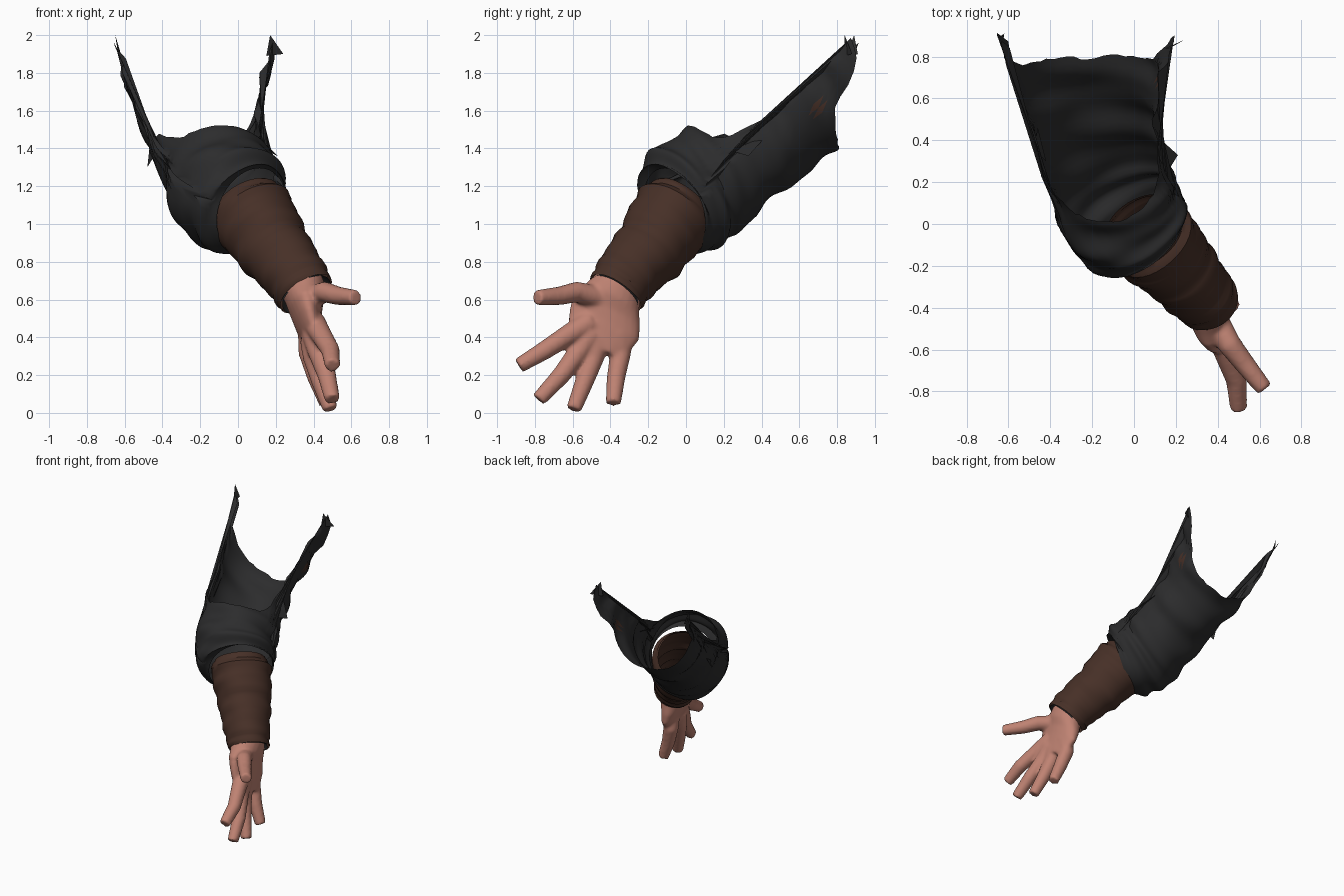
import bpy, bmesh, math, random
from mathutils import Vector

random.seed(4)
if "Cube" in bpy.data.objects:
    bpy.data.objects.remove(bpy.data.objects["Cube"])


def material(name, rgb):
    m = bpy.data.materials.new(name)
    m.use_nodes = True
    m.diffuse_color = (*rgb, 1)
    bsdf = m.node_tree.nodes["Principled BSDF"]
    bsdf.inputs["Base Color"].default_value = (*rgb, 1)
    bsdf.inputs["Roughness"].default_value = 0.9
    return m


CLOTH = material("charcoal_cloth", (0.025, 0.025, 0.026))
LEATHER = material("brown_leather", (0.062, 0.029, 0.020))
SKIN = material("skin", (0.52, 0.225, 0.17))


def finish(name, bm, mats, angle=40):
    mesh = bpy.data.meshes.new(name)
    bm.to_mesh(mesh)
    bm.free()
    for m in mats:
        mesh.materials.append(m)
    ob = bpy.data.objects.new(name, mesh)
    bpy.context.collection.objects.link(ob)
    bpy.ops.object.select_all(action="DESELECT")
    ob.select_set(True)
    bpy.context.view_layer.objects.active = ob
    bpy.ops.object.shade_smooth_by_angle(angle=math.radians(angle))
    return ob


def ease(pairs, x):
    """Linear lookup in a list of (key, value) pairs."""
    for (a, va), (b, vb) in zip(pairs, pairs[1:]):
        if x <= b:
            return va + (vb - va) * (x - a) / (b - a)
    return pairs[-1][1]


def ring_point(stations, u, theta, fold):
    """Point on a tube: station = (centre, side vector, side radius, up radius)."""
    last = len(stations) - 1
    u = min(max(u, 0), last)
    i = min(int(u), last - 1)
    f = u - i
    a, b = stations[i], stations[i + 1]
    lo, hi = stations[max(i - 1, 0)], stations[min(i + 2, last)]
    centre = Vector(a[0]).lerp(Vector(b[0]), f)
    side = Vector(a[1]).lerp(Vector(b[1]), f).normalized()
    t0 = (Vector(b[0]) - Vector(lo[0])).normalized()
    t1 = (Vector(hi[0]) - Vector(a[0])).normalized()
    up = side.cross(t0.lerp(t1, f)).normalized()
    rx = a[2] + (b[2] - a[2]) * f
    ry = a[3] + (b[3] - a[3]) * f
    k = 1 + fold(u, theta)
    return centre + side * rx * k * math.sin(theta) + up * ry * k * math.cos(theta)


def tube(bm, stations, cols, rows, end=None, fold=lambda u, t: 0, caps=False):
    last = len(stations) - 1
    grid = []
    for c in range(cols):
        th = 2 * math.pi * c / cols
        top = end(th) if end else last
        grid.append([bm.verts.new(ring_point(stations, top * r / rows, th, fold))
                     for r in range(rows + 1)])
    for c in range(cols):
        p, q = grid[c], grid[(c + 1) % cols]
        for r in range(rows):
            bm.faces.new((p[r], q[r], q[r + 1], p[r + 1]))
    if caps:
        bm.faces.new([g[0] for g in reversed(grid)])
        bm.faces.new([g[-1] for g in grid])


def yaw(deg):
    return (math.cos(math.radians(deg)), math.sin(math.radians(deg)), 0)


# Torn sleeve: a closed bulge in front, an open trough behind with two long tatters
sleeve = [
    ((0.07, -0.06, 1.07), yaw(41), 0.235, 0.235),
    ((0.03, -0.05, 1.08), yaw(40), 0.265, 0.285),
    ((-0.03, 0.00, 1.14), yaw(34), 0.295, 0.31),
    ((-0.08, 0.09, 1.20), yaw(24), 0.295, 0.31),
    ((-0.12, 0.22, 1.30), yaw(12), 0.29, 0.28),
    ((-0.165, 0.36, 1.42), yaw(6), 0.295, 0.29),
    ((-0.20, 0.50, 1.53), yaw(3), 0.30, 0.29),
    ((-0.22, 0.63, 1.64), yaw(0), 0.335, 0.30),
    ((-0.225, 0.75, 1.74), yaw(0), 0.365, 0.31),
    ((-0.225, 0.86, 1.84), yaw(0), 0.395, 0.40),
    ((-0.22, 0.95, 1.92), yaw(0), 0.43, 0.50),
]
left_hem = [(0, 3.8), (45, 4.0), (60, 4.5), (72, 5.6), (78, 10), (84, 9.8),
            (96, 8.9), (110, 7.8), (135, 7.1), (180, 6.75)]
right_hem = [(0, 3.8), (45, 4.0), (60, 4.4), (72, 4.9), (78, 5.7), (84, 10),
             (90, 9.2), (96, 8.2), (110, 7.5), (135, 7.05), (180, 6.75)]


def torn_end(th):
    deg = math.degrees(th)
    hem = left_hem if deg < 180 else right_hem
    deg = min(deg, 360 - deg)
    rough = 0.15 if 60 < deg < 110 else 0.04
    return ease(hem, deg) + random.uniform(-rough, rough)


def sleeve_fold(u, th):
    grow = min(u, 1)
    return grow * (0.035 * math.sin(3.6 * u + 2 * math.sin(th) + math.cos(2 * th))
                   + 0.02 * math.sin(6.1 * u - 3 * math.cos(th))
                   + 0.012 * math.sin(5 * th + 2 * u))


bm = bmesh.new()
tube(bm, sleeve, 60, 40, torn_end, sleeve_fold)
# Loose scraps along the torn edge
for scrap in (((-0.46, 0.46, 1.48), (-0.42, 0.30, 1.40), (-0.48, 0.36, 1.30)),
              ((0.17, 0.84, 2.00), (0.24, 0.88, 1.90), (0.15, 0.84, 1.89)),
              ((-0.65, 0.89, 2.00), (-0.63, 0.84, 1.87), (-0.62, 0.91, 1.90)),
              ((0.13, 0.20, 1.40), (0.21, 0.33, 1.36), (0.11, 0.42, 1.46))):
    bm.faces.new([bm.verts.new(p) for p in scrap])
# Small leather patch on the left tatter
for f in bm.faces:
    c = f.calc_center_median()
    if c.x > 0 and math.hypot(c.y - 0.70, c.z - 1.61) < 0.042:
        f.material_index = 1
finish("sleeve", bm, [CLOTH, LEATHER])

# Leather cuff around the forearm
cuff = [
    ((0.36, -0.375, 0.63), yaw(41), 0.148, 0.16),
    ((0.33, -0.345, 0.68), yaw(41), 0.158, 0.168),
    ((0.27, -0.28, 0.77), yaw(41), 0.172, 0.178),
    ((0.195, -0.19, 0.86), yaw(41), 0.192, 0.195),
    ((0.125, -0.12, 0.97), yaw(41), 0.212, 0.215),
    ((0.065, -0.055, 1.06), yaw(41), 0.222, 0.222),
    ((0.03, -0.02, 1.11), yaw(40), 0.19, 0.19),
]


def cuff_fold(u, th):
    return (0.022 * math.sin(5.2 * u + 2 * math.sin(th + 1))
            + 0.02 * math.sin(8.3 * u - 2 * math.cos(th))
            + 0.012 * math.sin(4 * th + u))


bm = bmesh.new()
tube(bm, cuff, 36, 28, fold=cuff_fold)
finish("cuff", bm, [LEATHER])

# Dark lining showing at the wrist
bm = bmesh.new()
tube(bm, [((0.362, -0.377, 0.627), yaw(41), 0.138, 0.15),
          ((0.325, -0.335, 0.69), yaw(41), 0.10, 0.10)], 28, 3)
finish("wrist_lining", bm, [CLOTH])

# Hand: palm and tapered fingers fused into one skin
across = (0, 0.88, -0.46)
bm = bmesh.new()
tube(bm, [((0.415, -0.485, 0.35), across, 0.14, 0.038),
          ((0.395, -0.46, 0.41), across, 0.185, 0.055),
          ((0.375, -0.43, 0.48), across, 0.205, 0.072),
          ((0.36, -0.415, 0.55), across, 0.195, 0.088),
          ((0.355, -0.39, 0.61), across, 0.16, 0.108),
          ((0.345, -0.365, 0.66), across, 0.138, 0.118),
          ((0.30, -0.31, 0.74), across, 0.12, 0.105)], 24, 18, caps=True)

digits = {
    "thumb": ((0.39, -0.46, 0.61), (0.46, -0.58, 0.64), (0.53, -0.67, 0.62), (0.625, -0.79, 0.61)),
    "index": ((0.40, -0.51, 0.48), (0.44, -0.62, 0.415), (0.49, -0.75, 0.33), (0.50, -0.885, 0.25)),
    "middle": ((0.40, -0.50, 0.42), (0.42, -0.56, 0.335), (0.47, -0.66, 0.20), (0.50, -0.78, 0.07)),
    "ring": ((0.39, -0.46, 0.39), (0.40, -0.49, 0.29), (0.44, -0.54, 0.16), (0.49, -0.595, 0.018)),
    "little": ((0.38, -0.36, 0.43), (0.375, -0.345, 0.32), (0.415, -0.37, 0.19), (0.47, -0.385, 0.05)),
}
for name, path in digits.items():
    pts = [Vector(p) for p in path]
    side = (pts[-1] - pts[0]).cross(Vector((1, 0, 0))).normalized()
    radii = (0.064, 0.056, 0.050, 0.041)
    tube(bm, [(p, side, r, r) for p, r in zip(reversed(pts), reversed(radii))],
         14, 12, caps=True)
bmesh.ops.recalc_face_normals(bm, faces=bm.faces)
hand = finish("hand", bm, [SKIN], 60)
fuse = hand.modifiers.new("fuse", "REMESH")
fuse.mode = "VOXEL"
fuse.voxel_size = 0.012
fuse.use_smooth_shade = True
relax = hand.modifiers.new("relax", "SMOOTH")
relax.factor = 0.5
relax.iterations = 5
